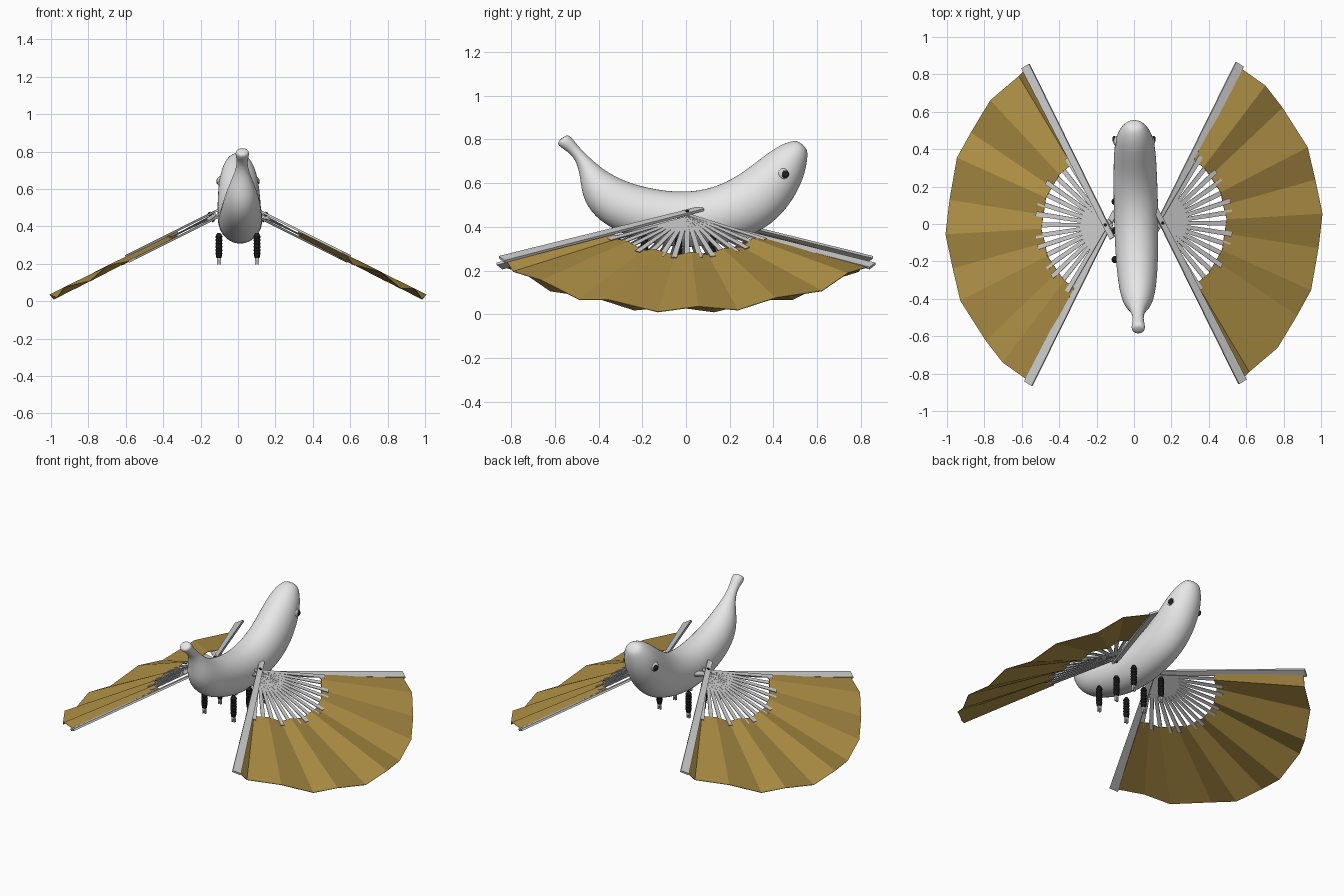
import bpy, bmesh
from math import sin, cos, pi, radians
from mathutils import Matrix, Vector

cube = bpy.data.objects.get("Cube")
if cube:
    bpy.data.objects.remove(cube)


def material(name, rgb):
    m = bpy.data.materials.new(name)
    m.use_nodes = True
    m.diffuse_color = (*rgb, 1)
    m.node_tree.nodes["Principled BSDF"].inputs["Base Color"].default_value = (*rgb, 1)
    return m


PALE = material("pale_skin", (.8, .8, .8))
GREY = material("grey_slats", (.64, .64, .64))
GOLD = material("gold_fabric", (.43, .28, .06))
BLACK = material("black", (.015, .015, .015))


def finish(name, bm, mat, matrix=None, smooth=False):
    bmesh.ops.recalc_face_normals(bm, faces=bm.faces)
    mesh = bpy.data.meshes.new(name)
    bm.to_mesh(mesh)
    bm.free()
    ob = bpy.data.objects.new(name, mesh)
    bpy.context.collection.objects.link(ob)
    mesh.materials.append(mat)
    if matrix:
        ob.matrix_world = matrix
    for p in mesh.polygons:
        p.use_smooth = smooth
    return ob


def loft(bm, rings):
    loops = [[bm.verts.new(p) for p in ring] for ring in rings]
    n = len(loops[0])
    for a, b in zip(loops, loops[1:]):
        for i in range(n):
            j = (i + 1) % n
            bm.faces.new((a[i], a[j], b[j], b[i]))
    bm.faces.new(loops[0])
    bm.faces.new(loops[-1])


# Curved body: upper y, z, lower y, z, half width at each station
stations = [
    (-.545, .827, -.592, .788, .034), (-.52, .806, -.58, .765, .038),
    (-.49, .765, -.535, .742, .028), (-.45, .725, -.495, .69, .033),
    (-.41, .69, -.482, .6, .055), (-.36, .65, -.47, .52, .08),
    (-.27, .605, -.405, .425, .102), (-.16, .575, -.25, .345, .114),
    (-.02, .557, -.03, .295, .12), (.12, .575, .18, .32, .12),
    (.24, .635, .365, .38, .117), (.33, .705, .48, .5, .112),
    (.41, .765, .54, .62, .095), (.475, .793, .558, .715, .062),
    (.515, .795, .556, .758, .034)]
SIDES = 12
rings = []
for ty, tz, by, bz, w in stations:
    top, low = Vector((0, ty, tz)), Vector((0, by, bz))
    mid, half = (top + low) / 2, (top - low) / 2
    mid.x = .012 - .02 * mid.y
    rings.append([mid + half * cos(a) * 1.03 + Vector((w * 1.03 * sin(a), 0, 0))
                  for a in (2 * pi * i / SIDES for i in range(SIDES))])
bm = bmesh.new()
loft(bm, rings)
body = finish("body", bm, PALE, smooth=True)
body.modifiers.new("round", "SUBSURF").levels = 2
body.modifiers["round"].render_levels = 2


def ball(name, centre, radii, mat):
    bm = bmesh.new()
    bmesh.ops.create_uvsphere(bm, u_segments=20, v_segments=12, radius=1)
    finish(name, bm, mat, Matrix.Translation(centre) @ Matrix.Diagonal((*radii, 1)), True)


# Eyes
for side, label in ((1, "left"), (-1, "right")):
    ball(label + "_eye", (side * .09, .443, .642), (.022, .029, .029), GREY)
    ball(label + "_pupil", (side * .105, .453, .641), (.011, .018, .018), BLACK)


# Legs: ribbed black shank with a pair of small claws
def leg(name, x, y):
    bm = bmesh.new()
    ribs = 6
    profile = [(.365, .008), (.355, .015)]
    for i in range(ribs):
        z = .345 - i * .018
        profile += [(z, .019), (z - .009, .016)]
    profile += [(.232, .014)]
    loft(bm, [[(x + r * cos(2 * pi * k / 10), y + r * sin(2 * pi * k / 10), z)
               for k in range(10)] for z, r in profile])
    finish(name, bm, BLACK)
    bm = bmesh.new()
    for dx, h, z in ((0, .018, .226), (-.007, .022, .208), (.007, .022, .208)):
        width = .02 if dx == 0 else .007
        bmesh.ops.create_cube(bm, size=1, matrix=Matrix.Translation((x + dx, y, z))
                              @ Matrix.Diagonal((width, .014, h, 1)))
    finish(name + "_claw", bm, GREY)


for side, label in ((1, "left"), (-1, "right")):
    for y, place in ((-.19, "rear"), (-.035, "middle"), (.12, "fore")):
        leg(f"{label}_{place}_leg", side * .102, y)


# Tapered flat slat in the plane of a fan
def slat(bm, degrees, r0, r1, w0, w1, z0, z1, thick):
    turn = Matrix.Rotation(radians(degrees), 3, "Z")
    rings = []
    for r, w, z in ((r0, w0, z0), (r1, w1, z1)):
        rings.append([turn @ Vector((r, s * w / 2, z + t * thick / 2))
                      for s, t in ((-1, -1), (1, -1), (1, 1), (-1, 1))])
    loft(bm, rings)


# Folding fan wings, the second turned half way round
folds = [59, 50, 40, 25, 14, 3, -8, -22, -31, -44, -56, -60]
INNER, OUTER = .39, .96
STICKS = 15
for side, label in ((0, "left"), (pi, "right")):
    frame = (Matrix.Rotation(side, 4, "Z") @ Matrix.Translation((.143, .005, .45))
             @ Matrix.Rotation(radians(26.6), 4, "Y"))
    # Pleated cloth
    bm = bmesh.new()
    rows = []
    for i, deg in enumerate(folds):
        a = radians(deg)
        lift = .016 if i % 2 else -.016
        rows.append([bm.verts.new((r * cos(a), r * sin(a), lift * k))
                     for r, k in ((INNER, .6), (OUTER, 1))])
    for a, b in zip(rows, rows[1:]):
        bm.faces.new((a[0], a[1], b[1], b[0]))
    cloth = finish(label + "_fan_cloth", bm, GOLD, frame)
    solid = cloth.modifiers.new("thickness", "SOLIDIFY")
    solid.thickness, solid.offset = .003, 0
    # Inner sticks
    bm = bmesh.new()
    for i in range(STICKS):
        t = i / (STICKS - 1)
        slat(bm, 56 - 112 * t, -.03, .43, .018, .026, .008 - .016 * t, 0, .004)
    finish(label + "_fan_sticks", bm, GREY, frame)
    # Outer guards, one under and one over the cloth
    bm = bmesh.new()
    for deg, z in ((60.5, -.016), (-60.5, .018)):
        slat(bm, deg, -.08, .975, .03, .052, z, z, .012)
    finish(label + "_fan_guards", bm, GREY, frame)
    # Pivot pin
    bm = bmesh.new()
    bmesh.ops.create_cone(bm, cap_ends=True, segments=12, radius1=.008,
                          radius2=.008, depth=.056)
    finish(label + "_fan_pin", bm, BLACK, frame)
